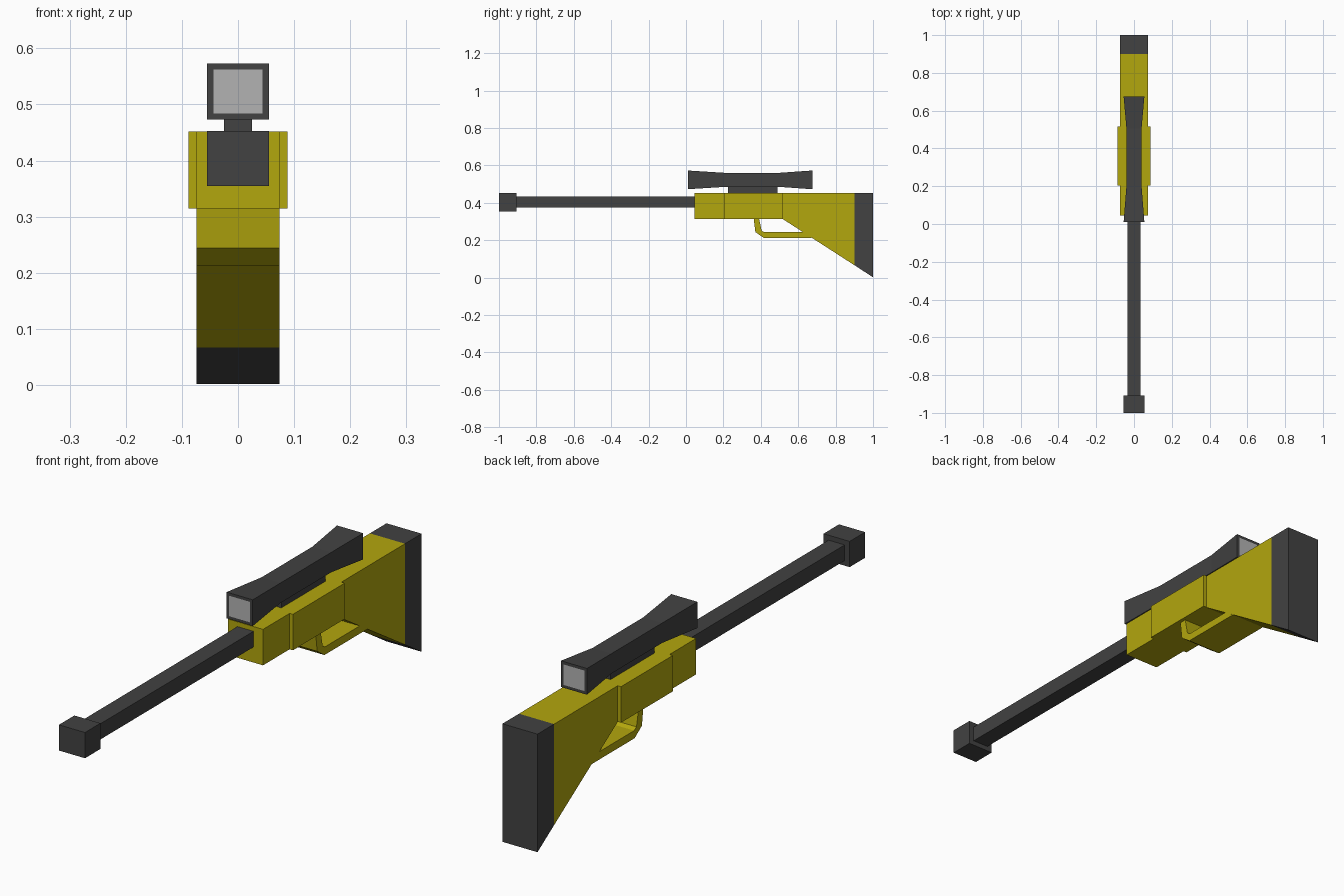
import bpy, bmesh

if "Cube" in bpy.data.objects:
    bpy.data.objects.remove(bpy.data.objects["Cube"])


def material(name, color):
    m = bpy.data.materials.new(name)
    m.diffuse_color = (*color, 1)
    m.use_nodes = True
    m.node_tree.nodes["Principled BSDF"].inputs["Base Color"].default_value = m.diffuse_color
    return m


YELLOW = material("yellow", (0.45, 0.385, 0.004))
DARK = material("dark_grey", (0.054, 0.054, 0.054))
LENS = material("lens_grey", (0.45, 0.45, 0.45))


def finish(bm, name, *mats):
    bmesh.ops.recalc_face_normals(bm, faces=bm.faces)
    mesh = bpy.data.meshes.new(name)
    bm.to_mesh(mesh)
    bm.free()
    for m in mats:
        mesh.materials.append(m)
    obj = bpy.data.objects.new(name, mesh)
    bpy.context.collection.objects.link(obj)
    return obj


def extrude_profile(name, points, x0, x1, mat):
    """Extrude a side outline of (y, z) points from x0 to x1."""
    bm = bmesh.new()
    face = bm.faces.new([bm.verts.new((x0, y, z)) for y, z in points])
    ext = bmesh.ops.extrude_face_region(bm, geom=[face])
    verts = [v for v in ext["geom"] if isinstance(v, bmesh.types.BMVert)]
    bmesh.ops.translate(bm, verts=verts, vec=(x1 - x0, 0, 0))
    return finish(bm, name, mat)


def box(name, x, y, z, mat):
    outline = [(y[0], z[0]), (y[1], z[0]), (y[1], z[1]), (y[0], z[1])]
    return extrude_profile(name, outline, x[0], x[1], mat)


# Receiver and stock in one outline, with the butt pad behind
W = 0.074
extrude_profile("receiver_and_stock",
                [(0.045, 0.315), (0.515, 0.315), (0.9, 0.067), (0.9, 0.452), (0.045, 0.452)],
                -W, W, YELLOW)
extrude_profile("butt_pad", [(0.9, 0.067), (1, 0.002), (1, 0.452), (0.9, 0.452)], -W, W, DARK)

# Raised side plates
for side, s in (("left", -1), ("right", 1)):
    box(f"side_plate_{side}", (s * W, s * 0.088), (0.205, 0.517), (0.315, 0.452), YELLOW)

# Trigger guard, full width
extrude_profile("trigger_guard",
                [(0.362, 0.315), (0.371, 0.244), (0.415, 0.213), (0.673, 0.213),
                 (0.627, 0.243), (0.418, 0.243), (0.404, 0.252), (0.391, 0.315)],
                -W, W, YELLOW)

# Barrel and muzzle
box("barrel", (-0.034, 0.034), (-0.91, 0.045), (0.374, 0.434), DARK)
box("muzzle", (-0.055, 0.055), (-1, -0.907), (0.355, 0.453), DARK)

# Scope: square sections flared at both ends, lenses inset in the end faces
bm = bmesh.new()
rings = []
for y, hx, hz in ((0.01, 0.055, 0.05), (0.2, 0.04, 0.038), (0.505, 0.04, 0.038), (0.675, 0.055, 0.05)):
    rings.append([bm.verts.new((sx * hx, y, 0.523 + sz * hz))
                  for sx, sz in ((-1, -1), (1, -1), (1, 1), (-1, 1))])
for a, b in zip(rings, rings[1:]):
    for i in range(4):
        j = (i + 1) % 4
        bm.faces.new((a[i], a[j], b[j], b[i]))
ends = [bm.faces.new(rings[0]), bm.faces.new(rings[-1])]
bmesh.ops.recalc_face_normals(bm, faces=bm.faces)
bmesh.ops.inset_individual(bm, faces=ends, thickness=0.0155)
for f in ends:
    f.material_index = 1
finish(bm, "scope", DARK, LENS)

# Scope mount
box("scope_mount", (-0.025, 0.025), (0.225, 0.49), (0.45, 0.487), DARK)
